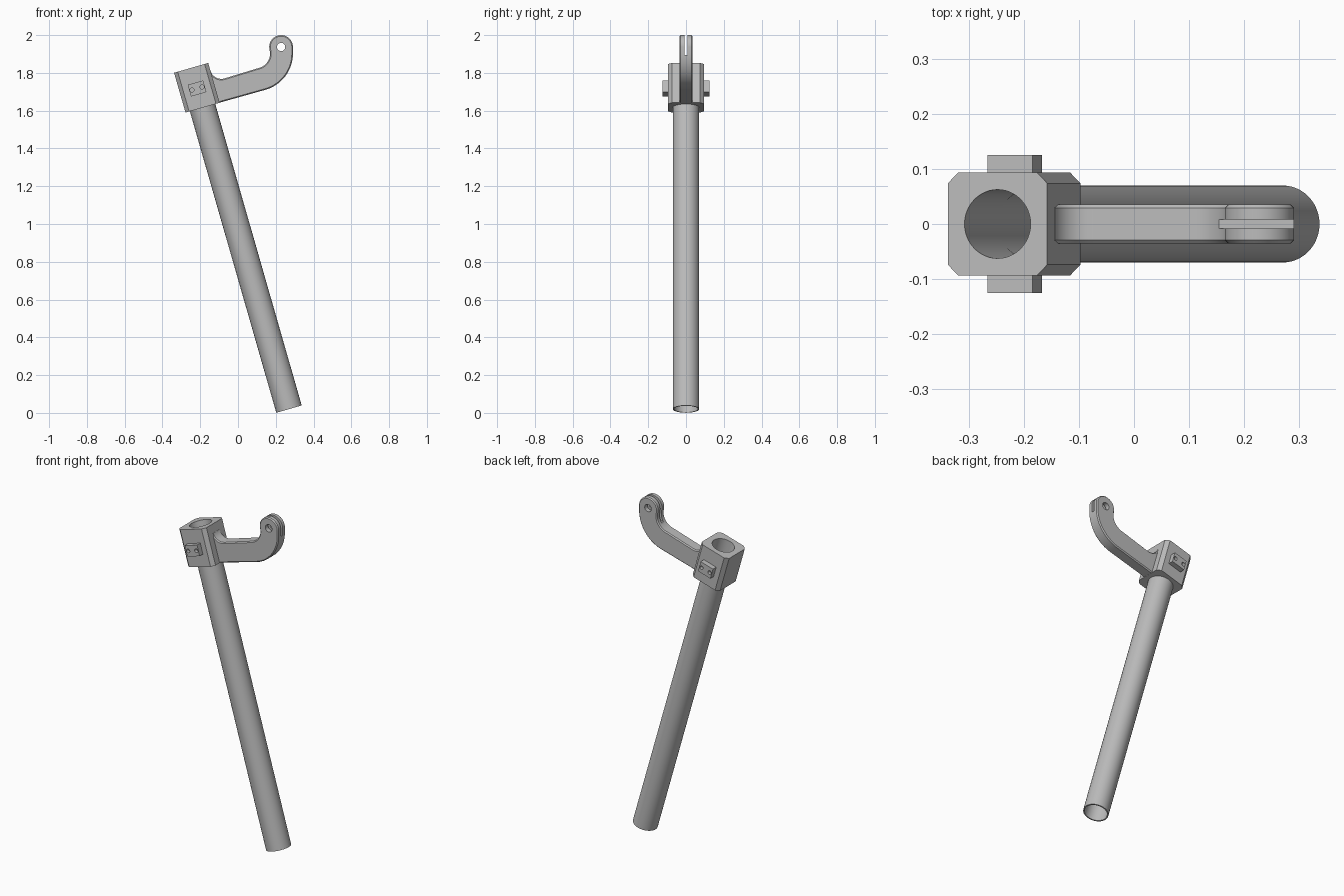
import bpy, bmesh
from math import radians, sin, cos, pi
from mathutils import Matrix, Vector

cube = bpy.data.objects.get("Cube")
if cube:
    bpy.data.objects.remove(cube, do_unlink=True)

grey = bpy.data.materials.new("metal grey")
grey.use_nodes = True
grey.diffuse_color = (0.5, 0.5, 0.5, 1)
grey.node_tree.nodes["Principled BSDF"].inputs["Base Color"].default_value = (0.5, 0.5, 0.5, 1)

TILT = radians(16)
# Frame running up the leaning tube, starting at its lower end
LEAN = Matrix.Translation((0.27, 0, 0.02)) @ Matrix.Rotation(-TILT, 4, 'Y')
ACROSS_Y = Matrix.Rotation(pi / 2, 4, 'X')


def finish(name, bm, matrix=Matrix()):
    bmesh.ops.transform(bm, matrix=matrix, verts=bm.verts)
    bmesh.ops.recalc_face_normals(bm, faces=bm.faces)
    mesh = bpy.data.meshes.new(name)
    bm.to_mesh(mesh)
    bm.free()
    mesh.materials.append(grey)
    obj = bpy.data.objects.new(name, mesh)
    bpy.context.collection.objects.link(obj)
    return obj


def prism(name, points, depth, matrix=Matrix()):
    """Closed 2D profile extruded both ways along its local z."""
    bm = bmesh.new()
    face = bm.faces.new([bm.verts.new((x, y, -depth / 2)) for x, y in points])
    new = bmesh.ops.extrude_face_region(bm, geom=[face])["geom"]
    bmesh.ops.translate(bm, vec=(0, 0, depth),
                        verts=[v for v in new if isinstance(v, bmesh.types.BMVert)])
    return finish(name, bm, matrix)


def arc(cx, cy, r, start, end, steps):
    angles = [radians(start + (end - start) * i / steps) for i in range(steps + 1)]
    return [(cx + r * cos(a), cy + r * sin(a)) for a in angles]


def disc(r, steps=48):
    return arc(0, 0, r, 0, 360, steps)[:-1]


def rect(w, h):
    return [(-w / 2, -h / 2), (w / 2, -h / 2), (w / 2, h / 2), (-w / 2, h / 2)]


def at(x, y, z):
    return LEAN @ Matrix.Translation((x, y, z))


def apply(obj, mod):
    bpy.ops.object.select_all(action='DESELECT')
    bpy.context.view_layer.objects.active = obj
    obj.select_set(True)
    bpy.ops.object.modifier_apply(modifier=mod.name)


def cut(obj, cutter):
    mod = obj.modifiers.new("cut", 'BOOLEAN')
    mod.operation = 'DIFFERENCE'
    mod.solver = 'EXACT'
    mod.object = cutter
    apply(obj, mod)
    bpy.data.objects.remove(cutter, do_unlink=True)


def smooth(obj):
    bpy.ops.object.select_all(action='DESELECT')
    bpy.context.view_layer.objects.active = obj
    obj.select_set(True)
    bpy.ops.object.shade_smooth_by_angle(angle=radians(30))


# Long hollow tube
tube = prism("tube", disc(0.07), 1.765, at(0, 0, 0.8825))
cut(tube, prism("tube_bore", disc(0.063), 2.2, at(0, 0, 0.9)))

# Clamp block with chamfered upright corners and a bore
s, c = 0.094, 0.074
corners = [(s, -c), (s, c), (c, s), (-c, s), (-s, c), (-s, -c), (-c, -s), (c, -s)]
block = prism("clamp_block", corners, 0.219, at(0, 0, 1.77))
cut(block, prism("block_bore", disc(0.0625), 0.5, at(0, 0, 1.77)))

# Pads on both sides of the block, each with two blind holes
pads = []
for name, side in (("front_pad", -1), ("back_pad", 1)):
    pad = prism(name, rect(0.085, 0.064), 0.035, at(0, side * 0.1075, 1.766) @ ACROSS_Y)
    for x in (-0.028, 0.028):
        cut(pad, prism("pad_hole", disc(0.011, 24), 0.04,
                       at(x, side * 0.125, 1.766) @ ACROSS_Y))
    pads.append(pad)


# Curved arm: fillet, straight run, bend and round eye
def lean_point(x, z):
    p = LEAN @ Vector((x, 0, z))
    return (p.x, p.z)


fillet = lean_point(0.154, 1.837)
profile = [lean_point(0.075, 1.661)]
profile += arc(0.091, 1.903, 0.2, -74, 0, 14)
profile += arc(0.228, 1.937, 0.063, 0, 180, 20)
profile += arc(0.091, 1.903, 0.079, 0, -74, 12)
profile += arc(*fillet, 0.06, 286, 196, 8)
profile += [lean_point(0.075, 1.837)]
arm = prism("arm", profile, 0.07, ACROSS_Y)
bevel = arm.modifiers.new("edge", 'BEVEL')
bevel.width = 0.006
bevel.segments = 1
bevel.limit_method = 'ANGLE'
bevel.angle_limit = radians(50)
apply(arm, bevel)

# Pin hole and slot through the eye
EYE = Matrix.Translation((0.228, 0, 1.937))
cut(arm, prism("pin_hole", disc(0.022, 32), 0.2, EYE @ ACROSS_Y))
slot_frame = Matrix.Translation((0.22, 0, 1.875)) @ Matrix.Rotation(-TILT, 4, 'Y')
cut(arm, prism("eye_slot", rect(0.3, 0.016), 0.2,
               slot_frame @ Matrix.Translation((0, 0, 0.1))))

for part in [tube, block, arm] + pads:
    smooth(part)
